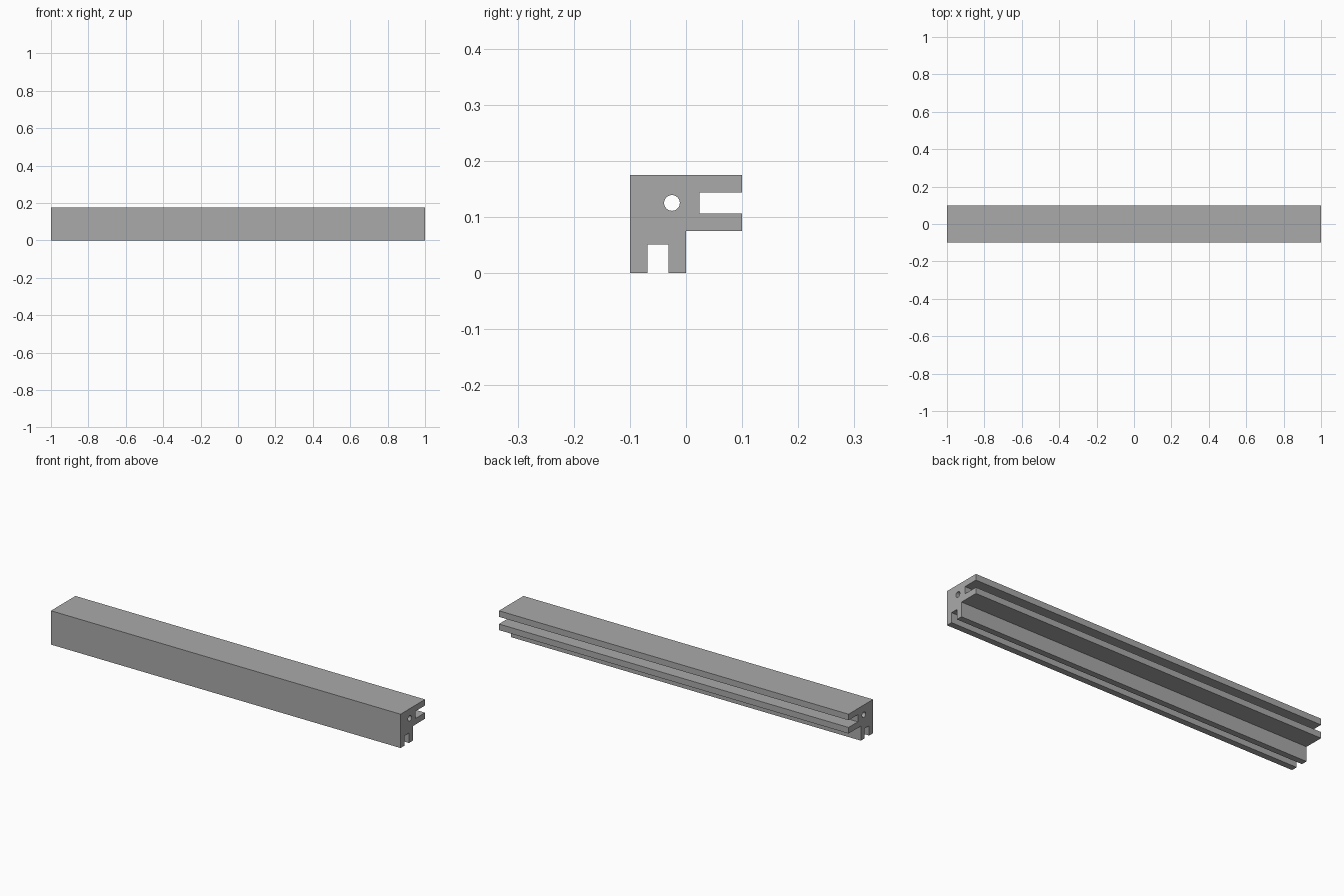
import bpy
import bmesh
from math import cos, sin, tau
from mathutils import Vector

cube = bpy.data.objects.get("Cube")
if cube:
    bpy.data.objects.remove(cube, do_unlink=True)

LENGTH = 2.0
SLOT = 0.0185  # half the slot width
HOLE_R, HOLE_Y, HOLE_Z = 0.014, -0.025, 0.125

# Plain grey material
grey = bpy.data.materials.new("grey")
grey.use_nodes = True
colour = (0.4, 0.4, 0.4, 1)
grey.diffuse_color = colour
grey.node_tree.nodes["Principled BSDF"].inputs["Base Color"].default_value = colour

# Cross-section: a front leg slotted from below, a back arm slotted from behind
outline = [
    (-0.1, 0), (-0.05 - SLOT, 0), (-0.05 - SLOT, 0.051),
    (-0.05 + SLOT, 0.051), (-0.05 + SLOT, 0), (0, 0),
    (0, 0.075), (0.1, 0.075), (0.1, 0.125 - SLOT),
    (0.024, 0.125 - SLOT), (0.024, 0.125 + SLOT), (0.1, 0.125 + SLOT),
    (0.1, 0.175), (-0.1, 0.175),
]
# Round bore along the whole length
bore = [(HOLE_Y + HOLE_R * cos(tau * i / 32), HOLE_Z + HOLE_R * sin(tau * i / 32))
        for i in range(32)]


def add_loop(bm, points):
    verts = [bm.verts.new((-LENGTH / 2, y, z)) for y, z in points]
    return [bm.edges.new((v, verts[(i + 1) % len(verts)])) for i, v in enumerate(verts)]


# Fill the section and sweep it along x
bm = bmesh.new()
edges = add_loop(bm, outline) + add_loop(bm, bore)
bmesh.ops.triangle_fill(bm, use_beauty=True, edges=edges, normal=Vector((-1, 0, 0)))
swept = bmesh.ops.extrude_face_region(bm, geom=bm.faces[:])
bmesh.ops.translate(bm, vec=(LENGTH, 0, 0),
                    verts=[g for g in swept["geom"] if isinstance(g, bmesh.types.BMVert)])
bmesh.ops.recalc_face_normals(bm, faces=bm.faces[:])

mesh = bpy.data.meshes.new("slotted_rail")
bm.to_mesh(mesh)
bm.free()
mesh.materials.append(grey)
rail = bpy.data.objects.new("slotted_rail", mesh)
bpy.context.collection.objects.link(rail)

# Smooth the bore, keep the rail edges crisp
bpy.context.view_layer.objects.active = rail
rail.select_set(True)
bpy.ops.object.shade_smooth_by_angle()
